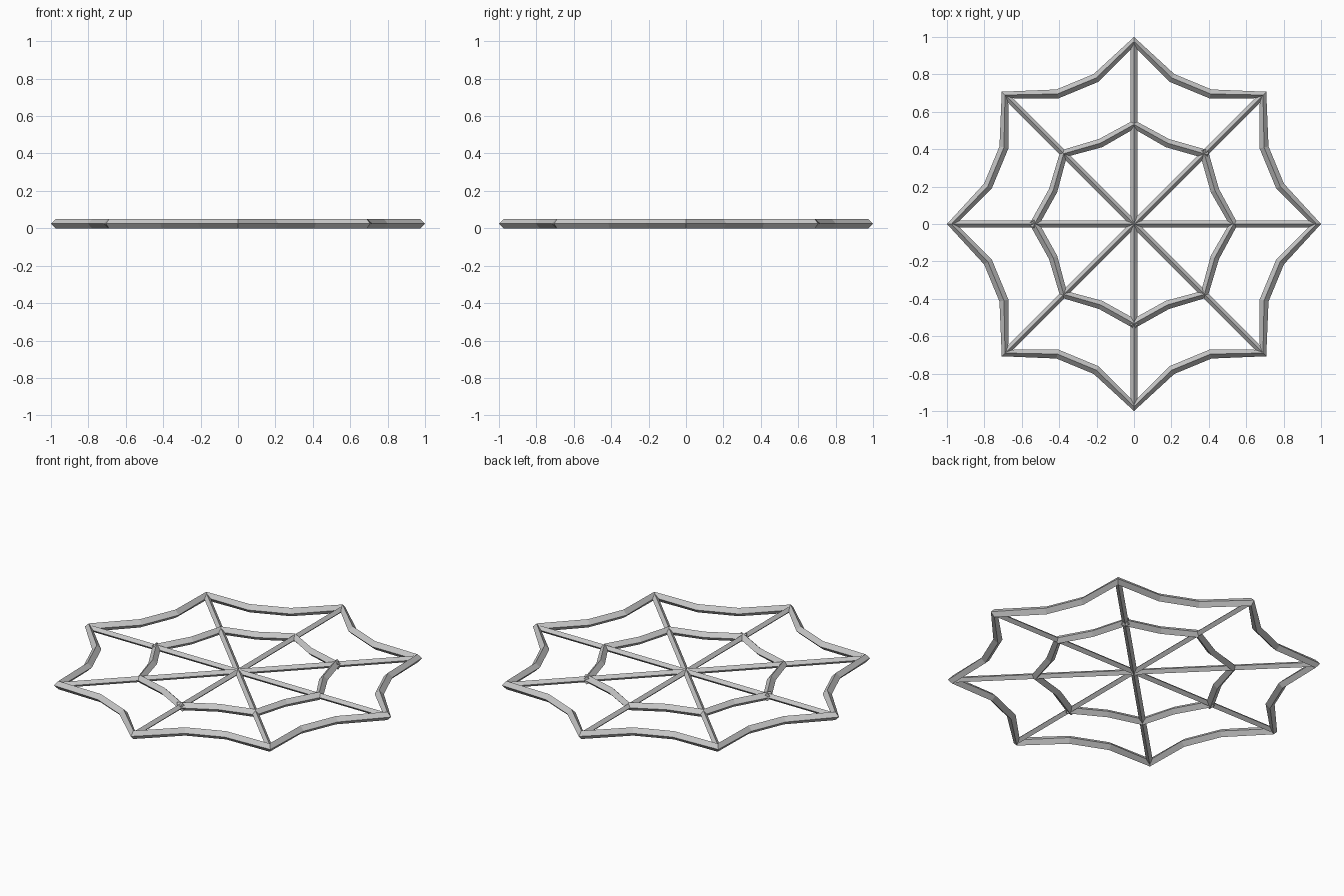
import bpy, bmesh, math
from mathutils import Vector

if "Cube" in bpy.data.objects:
    bpy.data.objects.remove(bpy.data.objects["Cube"])

R = 0.0245          # half thickness of the outer ring strands
INNER_R = 0.0235    # half thickness of the inner ring strands
SPOKE_R = 0.0175    # half thickness of the spokes
Z = R

grey = bpy.data.materials.new("light_grey_metal")
grey.diffuse_color = (0.57, 0.57, 0.57, 1)
grey.use_nodes = True
grey.node_tree.nodes["Principled BSDF"].inputs["Base Color"].default_value = grey.diffuse_color


def polar(r, deg):
    a = math.radians(deg)
    return Vector((r * math.cos(a), r * math.sin(a), Z))


def strand(name, pts, r, closed=False):
    """Sweep a diamond section along a flat path, without widening corners."""
    bm = bmesh.new()
    n = len(pts)
    rings = []
    for i, p in enumerate(pts):
        prev = pts[i - 1] if closed or i > 0 else None
        nxt = pts[(i + 1) % n] if closed or i < n - 1 else None
        t = Vector()
        if prev is not None:
            t += (p - prev).normalized()
        if nxt is not None:
            t += (nxt - p).normalized()
        t.normalize()
        side = Vector((-t.y, t.x, 0)) * r
        up = Vector((0, 0, r))
        rings.append([bm.verts.new(p + o) for o in (side, up, -side, -up)])
    for i in range(n if closed else n - 1):
        a, b = rings[i], rings[(i + 1) % n]
        for k in range(4):
            m = (k + 1) % 4
            bm.faces.new((a[k], a[m], b[m], b[k]))
    if not closed:
        bm.faces.new(rings[0])
        bm.faces.new(rings[-1])
    bmesh.ops.recalc_face_normals(bm, faces=bm.faces)
    me = bpy.data.meshes.new(name)
    bm.to_mesh(me)
    bm.free()
    me.materials.append(grey)
    ob = bpy.data.objects.new(name, me)
    bpy.context.collection.objects.link(ob)


# Outer ring: eight points joined by sagging three-piece spans
outer = []
for i in range(8):
    a = i * 45
    outer += [polar(1 - R, a), polar(0.807, a + 14.5), polar(0.807, a + 30.5)]
strand("outer_ring", outer, R, closed=True)


# Inner ring: three open lengths that overlap slightly at their joints
def inner_point(i):
    return polar(0.532 if i % 2 == 0 else 0.468, i * 22.5)


for j, (first, last) in enumerate(((2, 8), (8, 12), (12, 18))):
    pts = [inner_point(i) for i in range(first, last + 1)]
    pts[0] += (pts[0] - pts[1]).normalized() * 0.02
    pts[-1] += (pts[-1] - pts[-2]).normalized() * 0.02
    strand("inner_ring_%d" % (j + 1), pts, INNER_R)

# Spokes: four straight bars through the centre
for i in range(4):
    strand("spoke_%d" % (i + 1), [polar(-0.975, i * 45), polar(0.975, i * 45)], SPOKE_R)
